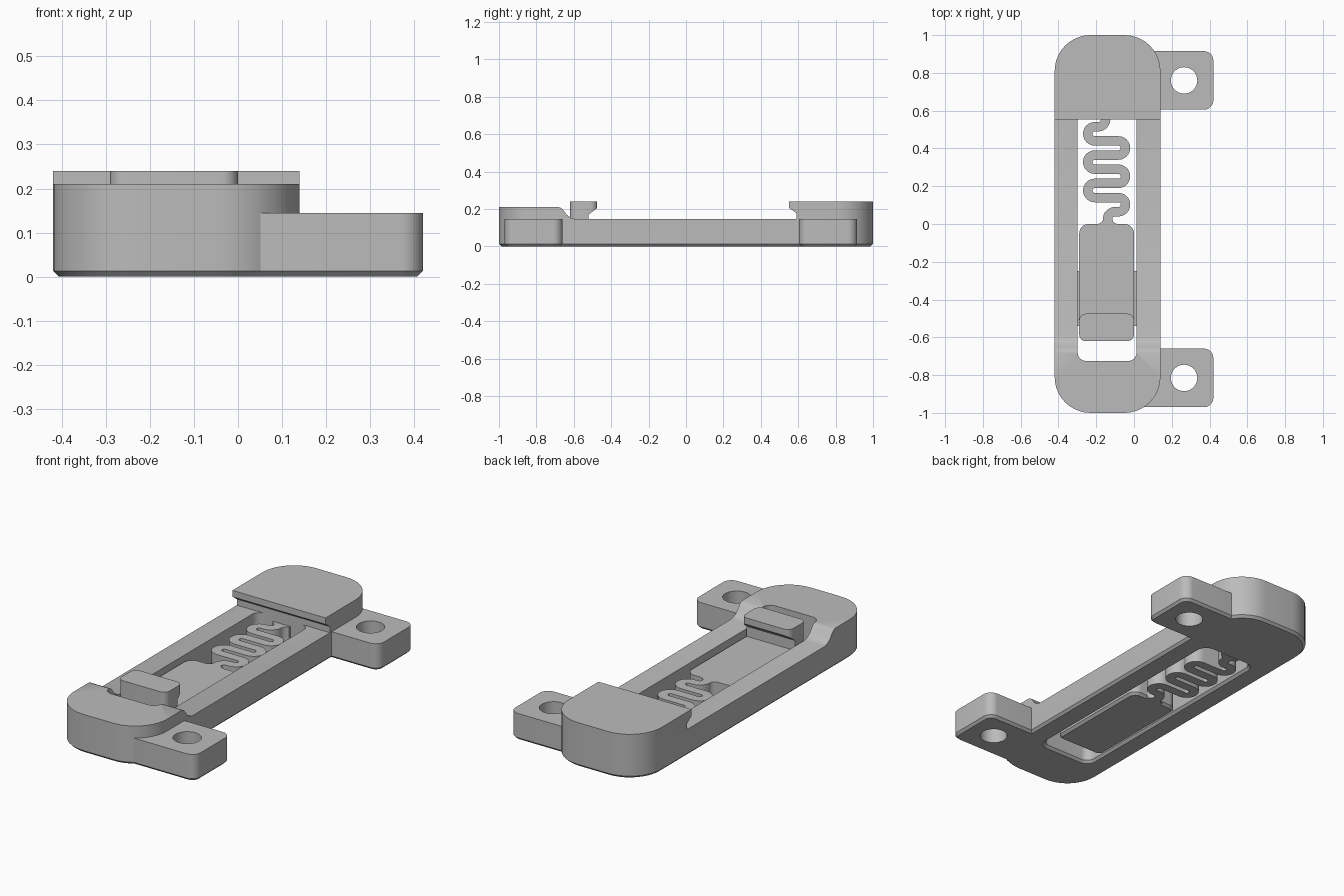
import bpy, bmesh, math
from mathutils import Vector

if "Cube" in bpy.data.objects:
    bpy.data.objects.remove(bpy.data.objects["Cube"], do_unlink=True)

grey = bpy.data.materials.new("plain_grey")
grey.use_nodes = True
COLOUR = (0.5, 0.5, 0.5, 1)
grey.diffuse_color = COLOUR
grey.node_tree.nodes["Principled BSDF"].inputs["Base Color"].default_value = COLOUR

CH = 0.013      # bottom chamfer
DECK = 0.145    # rail and lug height
PAD_TOP = 0.115


def finish(name, bm):
    bmesh.ops.recalc_face_normals(bm, faces=bm.faces)
    mesh = bpy.data.meshes.new(name)
    bm.to_mesh(mesh)
    bm.free()
    mesh.materials.append(grey)
    obj = bpy.data.objects.new(name, mesh)
    bpy.context.collection.objects.link(obj)
    return obj


def rounded(x0, x1, y0, y1, radii, grow=0.0, steps=10):
    """Rounded rectangle; radii run front-left, front-right, back-right, back-left."""
    x0, x1, y0, y1 = x0 - grow, x1 + grow, y0 - grow, y1 + grow
    pts = []
    corners = [(x0, y0, 1, 1), (x1, y0, -1, 1), (x1, y1, -1, -1), (x0, y1, 1, -1)]
    for i, (x, y, sx, sy) in enumerate(corners):
        r = max(radii[i] + grow, 0.001)
        for k in range(steps + 1):
            a = math.pi + math.pi / 2 * (i + k / steps)
            pts.append((x + sx * r + r * math.cos(a), y + sy * r + r * math.sin(a)))
    return pts


def loft(name, rings):
    """Solid through stacked outlines given as (z, points)."""
    bm = bmesh.new()
    loops = [[bm.verts.new((x, y, z)) for x, y in pts] for z, pts in rings]
    n = len(loops[0])
    for a, b in zip(loops, loops[1:]):
        for i in range(n):
            bm.faces.new((a[i], a[(i + 1) % n], b[(i + 1) % n], b[i]))
    bm.faces.new(loops[0][::-1])
    bm.faces.new(loops[-1])
    return finish(name, bm)


def block(name, box, radii, z0, z1, chamfer=True):
    rings = [(z1, rounded(*box, radii))]
    if chamfer:
        rings = [(z0, rounded(*box, radii, -CH)), (z0 + CH, rounded(*box, radii))] + rings
    else:
        rings = [(z0, rounded(*box, radii))] + rings
    return loft(name, rings)


def side_profile(name, pts):
    """Side outline in (y, z), extruded across x."""
    bm = bmesh.new()
    face = bm.faces.new([bm.verts.new((-0.6, y, z)) for y, z in pts])
    out = bmesh.ops.extrude_face_region(bm, geom=[face])
    verts = [g for g in out["geom"] if isinstance(g, bmesh.types.BMVert)]
    bmesh.ops.translate(bm, verts=verts, vec=(1.2, 0, 0))
    return finish(name, bm)


def boolean(obj, cutter, operation):
    mod = obj.modifiers.new("cut", "BOOLEAN")
    mod.operation, mod.solver, mod.object = operation, "EXACT", cutter
    bpy.context.view_layer.update()
    done = obj.evaluated_get(bpy.context.evaluated_depsgraph_get())
    mesh = bpy.data.meshes.new_from_object(done)
    obj.modifiers.clear()
    obj.data = mesh
    bpy.data.objects.remove(cutter, do_unlink=True)


parts = []
BODY = (-0.42, 0.14, -1.0, 1.0)
BODY_R = [0.19] * 4

# Frame: long rounded base with a raised front end and a through slot
frame = block("frame", BODY, BODY_R, 0, 0.3)
boolean(frame, side_profile("frame_profile", [
    (-1.1, -0.1), (1.1, -0.1), (1.1, DECK), (-0.59, DECK), (-0.615, 0.152),
    (-0.637, 0.168), (-0.653, 0.19), (-0.665, 0.203), (-0.68, 0.21), (-1.1, 0.21)]), "INTERSECT")
SLOT = (-0.298, 0.014, -0.725, 0.59)
SLOT_R = [0.045] * 4
boolean(frame, loft("slot_cutter", [
    (-CH, rounded(*SLOT, SLOT_R, 2 * CH)), (CH, rounded(*SLOT, SLOT_R)),
    (0.4, rounded(*SLOT, SLOT_R))]), "DIFFERENCE")
parts.append(frame)

# Back block with an undercut lip
catch = block("back_catch_block", BODY, BODY_R, 0.05, 0.24, False)
boolean(catch, side_profile("catch_profile", [
    (0.59, DECK), (0.59, 0.178), (0.552, 0.205), (0.552, 0.3), (1.1, 0.3), (1.1, DECK)]), "INTERSECT")
parts.append(catch)

# Screw lugs on the left side
for name, y0, hole_y in (("front_lug", -0.97, -0.815), ("back_lug", 0.605, 0.76)):
    lug = block(name, (0.03, 0.42, y0, y0 + 0.31), [0, 0.05, 0.05, 0], 0, DECK)
    ring = [(0.265 + 0.07 * math.cos(a * math.pi / 20), hole_y + 0.07 * math.sin(a * math.pi / 20))
            for a in range(40)]
    boolean(lug, loft("hole_cutter", [(-0.1, ring), (0.3, ring)]), "DIFFERENCE")
    parts.append(lug)

# Sliding pad with guide ribs
parts.append(block("sliding_pad", (-0.29, 0.0, -0.62, 0.0), [0.035, 0.035, 0.05, 0.05], 0, PAD_TOP))
for name, x in (("right_guide_rib", -0.3), ("left_guide_rib", -0.005)):
    parts.append(block(name, (x, x + 0.02, -0.54, -0.25), [0] * 4, 0.04, 0.1, False))

# Hook on the front of the pad
hook = block("pad_hook", (-0.29, 0.0, -0.62, -0.475), [0.035] * 4, 0.05, 0.24, False)
boolean(hook, side_profile("hook_profile", [
    (-0.7, 0.06), (-0.52, 0.06), (-0.52, 0.17), (-0.475, 0.205), (-0.4, 0.205),
    (-0.4, 0.3), (-0.7, 0.3)]), "INTERSECT")
parts.append(hook)


# Meander spring: a ribbon of arcs, point-symmetric about its middle
def arc(cx, cy, r, a0, a1, steps=12):
    return [Vector((cx + r * math.cos(math.radians(a0 + (a1 - a0) * k / steps)),
                    cy + r * math.sin(math.radians(a0 + (a1 - a0) * k / steps))))
            for k in range(steps + 1)]


PITCH, MID = 0.075, Vector((-0.145, 0.29))
end = [Vector((-0.14, y)) for y in (-0.02, 0.0, 0.005, 0.012, 0.02)] + arc(-0.1, 0.025, 0.04, 180, 90, 8)
path = list(end)
for i in range(6):
    cy = 0.065 + PITCH * (i + 0.5)
    if i % 2 == 0:
        path += arc(-0.0825, cy, PITCH / 2, -90, 90)
    else:
        path += arc(-0.2075, cy, PITCH / 2, 270, 90)
path += [2 * MID - p for p in reversed(end)]

bm = bmesh.new()
pairs = []
for i, p in enumerate(path):
    t = (path[min(i + 1, len(path) - 1)] - path[max(i - 1, 0)]).normalized()
    near = min(i, len(path) - 1 - i)
    half = (0.055, 0.05, 0.038, 0.03)[near] if near < 4 else 0.025
    side = Vector((-t.y, t.x)) * half
    pairs.append([bm.verts.new((*(p + s * side), 0.0)) for s in (1, -1)])
for (a, b), (c, d) in zip(pairs, pairs[1:]):
    bm.faces.new((a, b, d, c))
out = bmesh.ops.extrude_face_region(bm, geom=bm.faces[:])
top = [g for g in out["geom"] if isinstance(g, bmesh.types.BMVert)]
bmesh.ops.translate(bm, verts=top, vec=(0, 0, PAD_TOP))
parts.append(finish("meander_spring", bm))

# Smooth the round walls, keep edges sharp
for obj in bpy.context.view_layer.objects:
    obj.select_set(obj in parts)
bpy.context.view_layer.objects.active = frame
bpy.ops.object.shade_smooth_by_angle(angle=math.radians(30))
